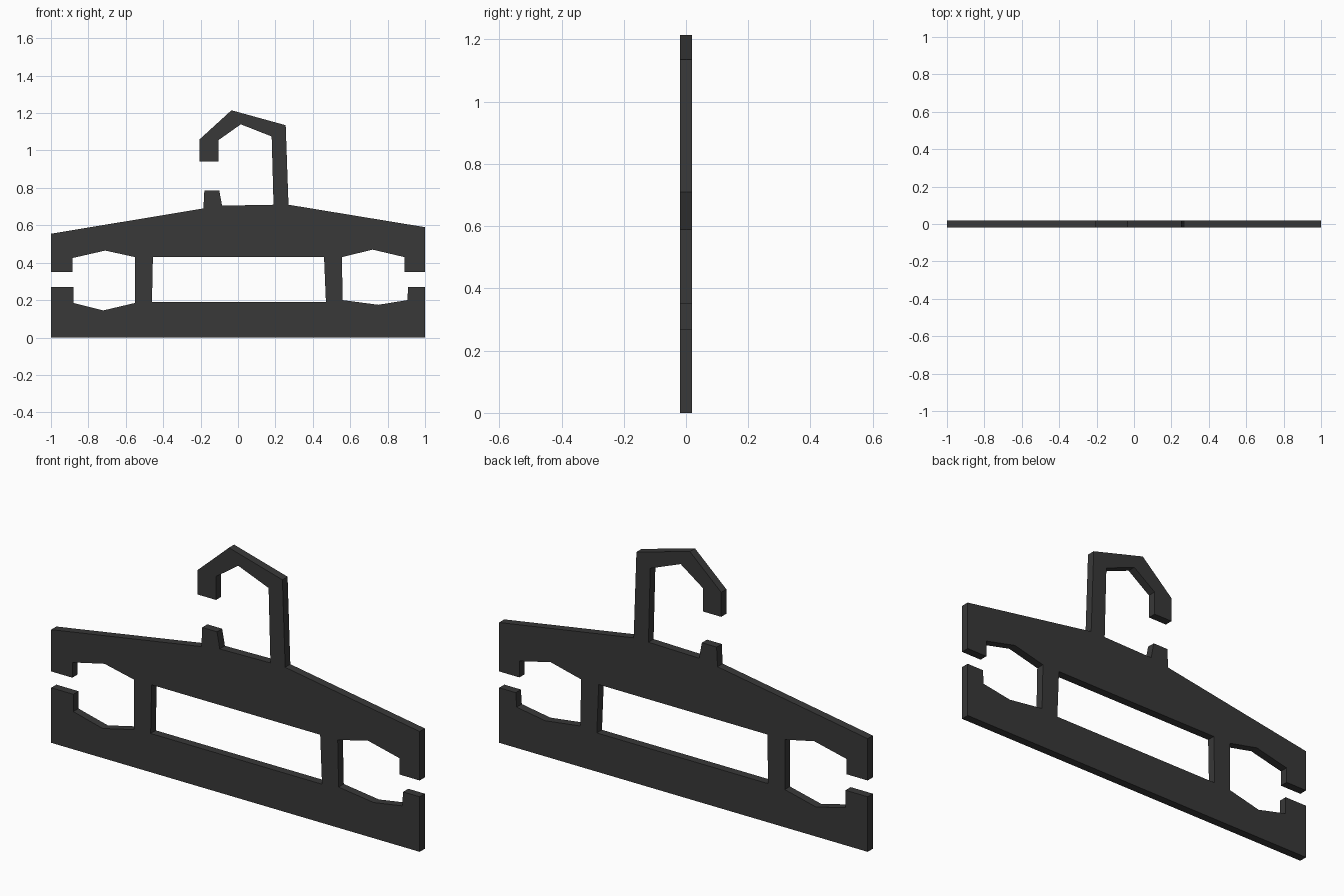
import bpy
import bmesh
import math

if "Cube" in bpy.data.objects:
    bpy.data.objects.remove(bpy.data.objects["Cube"])

THICKNESS = 0.04

# Outer outline in (x, z), counter-clockwise from the bottom left corner
base = [(-1, 0), (1, 0), (1, 0.27)]
right_notch = [(0.91, 0.27), (0.905, 0.20), (0.75, 0.175), (0.56, 0.20),
               (0.555, 0.43), (0.72, 0.47), (0.89, 0.43), (0.89, 0.35)]
right_shoulder = [(1, 0.35), (1, 0.59), (0.27, 0.71)]
hook = [(0.255, 1.135), (-0.035, 1.215), (-0.205, 1.06), (-0.205, 0.94),
        (-0.105, 0.94), (-0.105, 1.055), (0.015, 1.14), (0.18, 1.075), (0.19, 0.71)]
stub = [(-0.085, 0.705), (-0.10, 0.785), (-0.18, 0.785), (-0.185, 0.69)]
left_shoulder = [(-1, 0.555), (-1, 0.35)]
left_notch = [(-0.885, 0.35), (-0.885, 0.425), (-0.71, 0.465), (-0.55, 0.43),
              (-0.55, 0.185), (-0.72, 0.145), (-0.88, 0.185), (-0.88, 0.27), (-1, 0.27)]
outline = (base + right_notch + right_shoulder + hook + stub
           + left_shoulder + left_notch)

# Central window
window = [(-0.46, 0.19), (0.47, 0.19), (0.46, 0.43), (-0.455, 0.43)]


def flat_plate(name, loops, thickness):
    """Extruded plate standing in the XZ plane; inner loops become holes."""
    curve = bpy.data.curves.new(name, 'CURVE')
    curve.dimensions = '2D'
    curve.fill_mode = 'BOTH'
    curve.extrude = thickness / 2
    for loop in loops:
        spline = curve.splines.new('POLY')
        spline.points.add(len(loop) - 1)
        for point, (x, z) in zip(spline.points, loop):
            point.co = (x, z, 0, 1)
        spline.use_cyclic_u = True
    obj = bpy.data.objects.new(name, curve)
    bpy.context.collection.objects.link(obj)
    obj.rotation_euler.x = math.pi / 2
    bpy.context.view_layer.objects.active = obj
    obj.select_set(True)
    bpy.ops.object.convert(target='MESH')
    obj = bpy.context.object

    # Weld caps to walls and keep the faces flat
    bm = bmesh.new()
    bm.from_mesh(obj.data)
    bmesh.ops.remove_doubles(bm, verts=bm.verts, dist=0.0005)
    bmesh.ops.recalc_face_normals(bm, faces=bm.faces)
    for face in bm.faces:
        face.smooth = False
    bm.to_mesh(obj.data)
    bm.free()
    return obj


# Hanger plate
hanger = flat_plate("hanger_plate", [outline, window], THICKNESS)

# Dark plastic
plastic = bpy.data.materials.new("dark_plastic")
plastic.diffuse_color = (0.04, 0.04, 0.04, 1)
plastic.use_nodes = True
plastic.node_tree.nodes["Principled BSDF"].inputs["Base Color"].default_value = plastic.diffuse_color
hanger.data.materials.clear()
hanger.data.materials.append(plastic)
